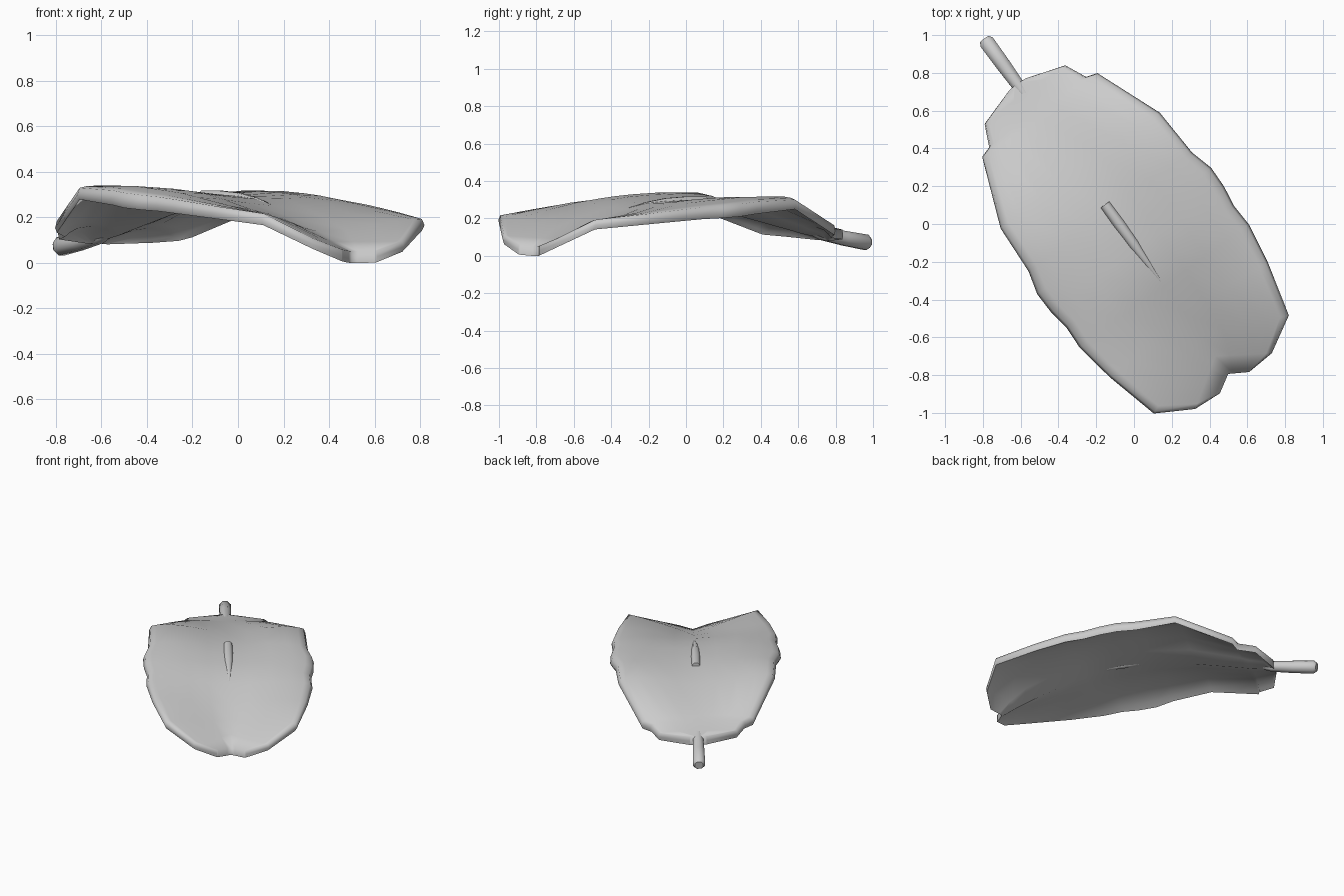
import bpy, bmesh
from math import cos, sin, tau
from mathutils import Vector

if "Cube" in bpy.data.objects:
    bpy.data.objects.remove(bpy.data.objects["Cube"])

# Leaf axis: s runs from stem end to leaf tip, w runs sideways (right side hangs a little lower)
ORIGIN = Vector((-0.785, 0.97, 0))
ALONG = Vector((0.590, -0.8105, 0))
ACROSS = Vector((0.809, 0.588, 0))
TILT = 0.028


def place(s, w, z):
    return ORIGIN + ALONG * s + ACROSS * w + Vector((0, 0, z - TILT * w))


def finish(bm, name, angle):
    bmesh.ops.recalc_face_normals(bm, faces=bm.faces)
    mesh = bpy.data.meshes.new(name)
    bm.to_mesh(mesh)
    bm.free()
    obj = bpy.data.objects.new(name, mesh)
    bpy.context.collection.objects.link(obj)
    bpy.ops.object.select_all(action='DESELECT')
    obj.select_set(True)
    bpy.context.view_layer.objects.active = obj
    bpy.ops.object.shade_smooth_by_angle(angle=angle)


def loft(bm, rings):
    for a, b in zip(rings, rings[1:]):
        n = len(a)
        for i in range(n):
            bm.faces.new((a[i], a[(i + 1) % n], b[(i + 1) % n], b[i]))


# Blade rows: centre s, centre z, edge s, edge half width, edge z, crest, rim depth, rib depth
ROWS = [
    (0.28, 0.145, 0.285, 0.055, 0.142, 0, 0.06, 0),
    (0.34, 0.157, 0.352, 0.264, 0.145, 0.005, 0.055, 0.04),
    (0.44, 0.18, 0.466, 0.317, 0.153, 0.012, 0.055, 0.045),
    (0.50, 0.195, 0.485, 0.377, 0.17, 0.014, 0.055, 0.045),
    (0.83, 0.27, 0.848, 0.521, 0.311, 0.033, 0.055, 0.045),
    (1.10, 0.296, 1.118, 0.535, 0.298, 0.030, 0.07, 0.026),
    (1.24, 0.297, 1.242, 0.569, 0.287, 0.028, 0.072, 0.026),
    (1.36, 0.291, 1.364, 0.566, 0.277, 0.026, 0.07, 0.02),
    (1.47, 0.28, 1.474, 0.548, 0.27, 0.022, 0.068, 0.016),
    (1.60, 0.25, 1.602, 0.554, 0.26, 0.02, 0.066, 0.016),
    (1.77, 0.193, 1.823, 0.517, 0.236, 0.018, 0.06, 0.016),
    (1.93, 0.137, 2.114, 0.442, 0.205, 0.01, 0.055, 0.02),
    (2.06, 0.092, 2.223, 0.251, 0.102, 0, 0.05, 0.03),
    (2.176, 0.05, 2.233, 0.096, 0.056, 0, 0.052, 0),
]
COLS = [0.0, 0.25, 0.5, 0.75, 0.9, 0.975]


def blade_row(row, end):
    cs, cz, es, ew, ez, crest, depth, rib = row

    def point(f, side, drop):
        z = cz + (ez - cz) * f ** 1.4 + crest * 6.75 * f * f * (1 - f)
        return place(cs + (es - cs) * f, side * ew * f, z - drop)

    def thick(f):
        if end:
            return depth
        return 0.016 + rib * (1 - f) ** 3 + (depth - 0.016) * f ** 4

    top = [point(f, -1, 0) for f in reversed(COLS)] + [point(f, 1, 0) for f in COLS[1:]]
    low = [point(f, 1, thick(f)) for f in reversed(COLS)] + [point(f, -1, thick(f)) for f in COLS[1:]]
    return top + [point(1, 1, depth / 2)] + low + [point(1, -1, depth / 2)]


# Leaf blade: thin in the middle, with a thick rounded rim
bm = bmesh.new()
rings = [[bm.verts.new(p) for p in blade_row(r, i in (0, len(ROWS) - 1))]
         for i, r in enumerate(ROWS)]
loft(bm, rings)
n = 2 * len(COLS) - 1
for ring in (rings[0], rings[-1]):
    top, low = ring[:n], ring[n + 1:2 * n + 1][::-1]
    for i in range(n - 1):
        bm.faces.new((top[i], top[i + 1], low[i + 1], low[i]))
    bm.faces.new((top[-1], ring[n], low[-1]))
    bm.faces.new((top[0], low[0], ring[-1]))
finish(bm, "leaf_blade", 1.3)


def tube(name, path):
    """Eight-sided tapering tube along the leaf axis; path holds (s, z, radius)."""
    bm = bmesh.new()
    side = ACROSS.normalized()
    rings = []
    for i, (s, z, r) in enumerate(path):
        a, b = path[max(i - 1, 0)], path[min(i + 1, len(path) - 1)]
        direction = (place(b[0], 0, b[1]) - place(a[0], 0, a[1])).normalized()
        up = side.cross(direction)
        rings.append([bm.verts.new(place(s, 0, z) + (side * cos(tau * (k + 0.5) / 8)
                                                     + up * sin(tau * (k + 0.5) / 8)) * r)
                      for k in range(8)])
    loft(bm, rings)
    bm.faces.new(rings[0])
    bm.faces.new(rings[-1])
    finish(bm, name, 0.9)


# Stem running into the blade, and the midrib showing on the top face
tube("stem", [(-0.01, 0.069, 0.03), (0.01, 0.072, 0.044), (0.15, 0.093, 0.042),
              (0.3, 0.118, 0.036), (0.42, 0.15, 0.02)])
tube("midrib", [(1.07, 0.289, 0.03), (1.2, 0.287, 0.032), (1.33, 0.28, 0.03),
                (1.46, 0.268, 0.02), (1.57, 0.252, 0.006)])
